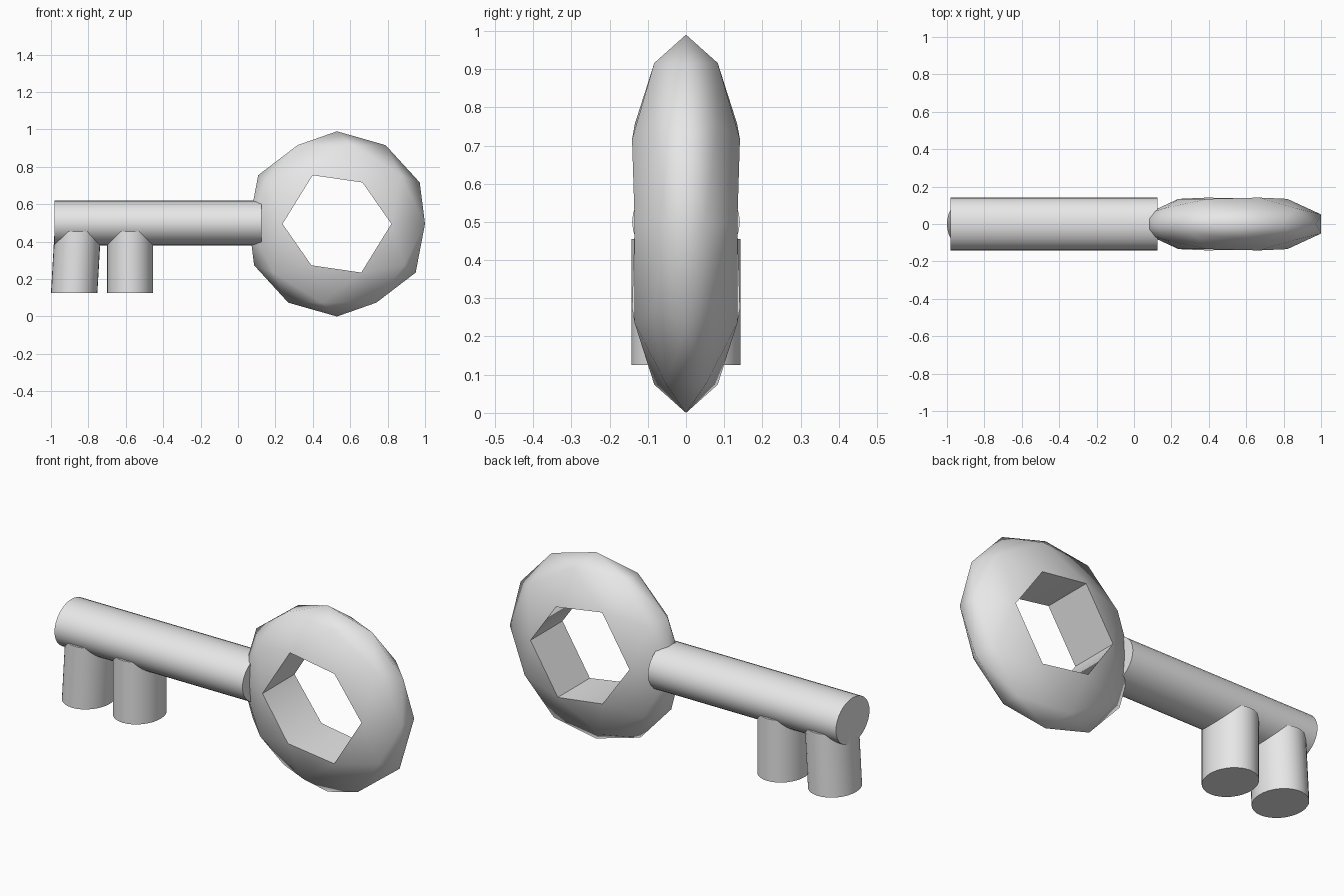
import bpy
import bmesh
from math import radians
from mathutils import Matrix, Vector

cube = bpy.data.objects.get("Cube")
if cube:
    bpy.data.objects.remove(cube, do_unlink=True)

# Single plain metal colour
grey = bpy.data.materials.new("light_grey")
grey.use_nodes = True
colour = (0.8, 0.8, 0.8, 1)
grey.diffuse_color = colour
grey.node_tree.nodes["Principled BSDF"].inputs["Base Color"].default_value = colour


def finish(bm, name, angle):
    """Turn a bmesh into a smooth-shaded object with sharp edges kept."""
    bmesh.ops.recalc_face_normals(bm, faces=bm.faces)
    mesh = bpy.data.meshes.new(name)
    bm.to_mesh(mesh)
    bm.free()
    mesh.materials.append(grey)
    obj = bpy.data.objects.new(name, mesh)
    bpy.context.collection.objects.link(obj)
    bpy.ops.object.select_all(action="DESELECT")
    obj.select_set(True)
    bpy.context.view_layer.objects.active = obj
    bpy.ops.object.shade_smooth_by_angle(angle=radians(angle))
    return obj


def rod(name, start, end, radii, turn=None):
    """Elliptical rod between two points, its end caps kept axis-aligned."""
    start, end = Vector(start), Vector(end)
    bm = bmesh.new()
    bmesh.ops.create_cone(bm, cap_ends=True, segments=32,
                          radius1=1, radius2=1, depth=2)
    for v in bm.verts:
        centre = end if v.co.z > 0 else start
        offset = Vector((v.co.x * radii[0], v.co.y * radii[1], 0))
        if turn:
            offset = turn @ offset
        v.co = centre + offset
    return finish(bm, name, 50)


# Bow: flattened faceted ball, opened front and back and bridged into a ring
bm = bmesh.new()
bmesh.ops.create_icosphere(bm, subdivisions=2, radius=1)
poles = [v for v in bm.verts if abs(v.co.y) > 0.99]
bmesh.ops.delete(bm, geom=poles, context="VERTS")
rims = [e for e in bm.edges if e.is_boundary]
bmesh.ops.bridge_loops(bm, edges=rims)
bmesh.ops.scale(bm, vec=(0.495, 0.166, 0.495), verts=bm.verts)
bmesh.ops.translate(bm, vec=(0.529, 0, 0.495), verts=bm.verts)
finish(bm, "bow", 65)

# Shaft
rod("shaft", (-0.98, 0, 0.5), (0.125, 0, 0.5), (0.12, 0.141),
    Matrix.Rotation(radians(90), 3, "Y"))

# Teeth: the outer one leans slightly
rod("outer_tooth", (-0.876, 0, 0.125), (-0.857, 0, 0.455), (0.124, 0.143))
rod("inner_tooth", (-0.577, 0, 0.125), (-0.577, 0, 0.455), (0.123, 0.143))
